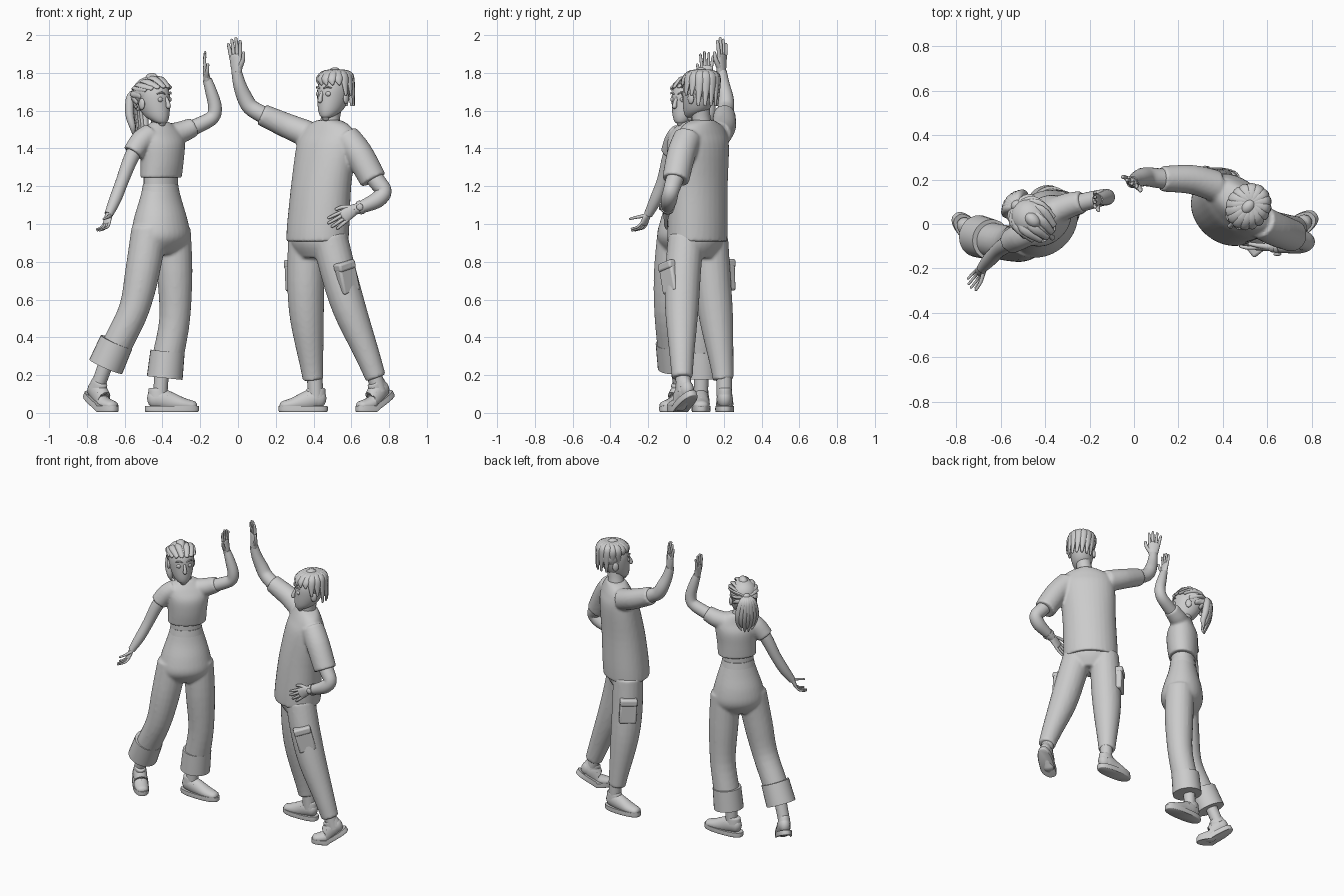
import bpy, bmesh, math
from mathutils import Vector, Matrix

UP = Vector((0, 0, 1))


def axis(deg):
    return Vector((math.cos(math.radians(deg)), math.sin(math.radians(deg)), 0))


def tube(bm, pts, side=(0, 1, 0), tan=None, n=20, k=4, ends=(0, 0), p=1.0):
    """Smooth loft through (x, y, z, ra[, rb]); ends: 1 = rounded, 0 = flat."""
    P = [list(q) + ([q[3]] if len(q) == 4 else []) for q in pts]
    rows = []
    for i in range(len(P) - 1):
        a, b, c, d = P[max(i - 1, 0)], P[i], P[i + 1], P[min(i + 2, len(P) - 1)]
        for s in range(k):
            t = s / k
            rows.append([.5 * (2*B + (C-A)*t + (2*A-5*B+4*C-D)*t*t + (3*B-A-3*C+D)*t**3)
                         for A, B, C, D in zip(a, b, c, d)])
    rows.append(P[-1])
    rings = []
    for i, r in enumerate(rows):
        t = tan or (Vector(rows[min(i+1, len(rows)-1)][:3]) - Vector(rows[max(i-1, 0)][:3]))
        rings.append((Vector(r[:3]), max(r[3], .001), max(r[4], .001), Vector(t).normalized()))

    def dome(ring, sgn):
        c, ra, rb, t = ring
        return [(c + t*sgn*min(ra, rb)*math.sin(a), ra*math.cos(a), rb*math.cos(a), t)
                for a in (.5, 1.0, 1.4)]
    if ends[0]:
        rings = dome(rings[0], -1)[::-1] + rings
    if ends[1]:
        rings += dome(rings[-1], 1)
    loops = []
    for c, ra, rb, t in rings:
        u = Vector(side)
        u = (u - t*u.dot(t)).normalized()
        v = t.cross(u)
        sp = lambda w: math.copysign(abs(w)**p, w)
        loops.append([bm.verts.new(c + u*ra*sp(math.cos(j*math.tau/n)) + v*rb*sp(math.sin(j*math.tau/n)))
                      for j in range(n)])
    for A, B in zip(loops, loops[1:]):
        for j in range(n):
            bm.faces.new((A[j], A[(j+1) % n], B[(j+1) % n], B[j]))
    bm.faces.new(loops[0][::-1])
    bm.faces.new(loops[-1])


def ball(bm, loc, scale):
    bmesh.ops.create_uvsphere(bm, u_segments=24, v_segments=16, radius=1,
                              matrix=Matrix.Translation(loc) @ Matrix.Diagonal((*scale, 1)))


def make(name, bm, M=None, blend=0):
    if M:
        bm.transform(M)
    bmesh.ops.recalc_face_normals(bm, faces=bm.faces)
    me = bpy.data.meshes.new(name)
    bm.to_mesh(me)
    bm.free()
    ob = bpy.data.objects.new(name, me)
    bpy.context.collection.objects.link(ob)
    if blend:  # fuse overlapping cloth volumes
        r = ob.modifiers.new("fuse", 'REMESH')
        r.mode, r.voxel_size, r.use_smooth_shade = 'VOXEL', blend, True
        s = ob.modifiers.new("soften", 'SMOOTH')
        s.factor, s.iterations = .5, 5
    return ob


def single(name, *args, **kw):
    bm = bmesh.new()
    tube(bm, *args, **kw)
    return make(name, bm)


def hand(name, wrist, d, thumb, size=1, curl=.1):
    """Palm, four fingers and thumb; the palm faces d x thumb, or its opposite for negative curl."""
    bm = bmesh.new()
    w, d = Vector(wrist), Vector(d).normalized()
    s = Vector(thumb)
    s = (s - d*s.dot(d)).normalized()
    nrm = d.cross(s)
    at = lambda a, b, c: w + (d*a + s*b + nrm*c)*size
    row = lambda v, a, b: (*v, a*size, b*size)
    tube(bm, [row(at(-.01, 0, 0), .027, .023), row(at(.03, .003, 0), .036, .021),
              row(at(.085, 0, 0), .04, .015)], side=s, ends=(1, 1))
    for b, L in ((.03, .083), (.011, .1), (-.01, .093), (-.029, .072)):
        tube(bm, [row(at(.08, b, 0), .0105, .0105), row(at(.085+L*.5, b*1.2, L*curl*.4), .01, .01),
                  row(at(.08+L, b*1.35, L*curl*1.5), .008, .008)], side=s, n=10, ends=(1, 1))
    tube(bm, [row(at(.02, .022, 0), .016, .014), row(at(.06, .05, .1*curl), .012, .012),
              row(at(.098, .06, .2*curl), .009, .009)], side=nrm, n=10, ends=(1, 1))
    make(name, bm)


def shoe(name, x, y, deg, L, pitch=0):
    bm = bmesh.new()
    # sole, welt, upper, toe cap line, collar
    tube(bm, [(0, 0, 0, .047, L*.48), (0, 0, .006, .05, L*.5), (0, 0, .032, .05, L*.5)],
         side=(1, 0, 0), tan=UP, n=40, p=.8)
    tube(bm, [(0, L*.33, .068, .037, .05), (0, L*.22, .07, .043, .055), (0, L*.02, .054, .044, .05),
              (0, -L*.2, .04, .046, .036), (0, -L*.38, .034, .038, .026)], side=(1, 0, 0), ends=(1, 1))
    tube(bm, [(0, L*.25, .08, .041, .055), (0, L*.26, .118, .037, .05), (0, L*.26, .126, .032, .045)],
         side=(1, 0, 0), tan=UP)
    for i in range(4):  # laces
        yy, zz = L*(.06 - .085*i), .108 - .011*i
        tube(bm, [(-.034, yy + .008, zz-.022, .005), (0, yy, zz, .005), (.034, yy + .008, zz-.022, .005)],
             n=8, ends=(1, 1))
    yb, a = -.14*L, math.radians(pitch)
    for v in bm.verts:  # bend the heel up from the ball of the foot
        dy = v.co.y - yb
        f = a * min(1, max(0, dy/(.12*L)))
        if f:
            v.co.y, v.co.z = yb + dy*math.cos(f) - v.co.z*math.sin(f), dy*math.sin(f) + v.co.z*math.cos(f)
    make(name, bm, Matrix.Translation((x, y, .005)) @ Matrix.Rotation(math.radians(deg), 4, 'Z'))


def head(who, loc, deg, ponytail):
    M = Matrix.Translation(loc) @ Matrix.Rotation(math.radians(deg), 4, 'Z')
    bm = bmesh.new()
    tube(bm, [(0, -.06, -.122, .02, .018), (0, -.048, -.112, .038, .04), (0, -.022, -.08, .06, .073),
              (0, -.003, -.02, .076, .092), (0, .006, .04, .079, .097), (0, .01, .09, .062, .078),
              (0, .012, .115, .03, .04)], side=(1, 0, 0), tan=UP, n=32, ends=(1, 1))
    tube(bm, [(0, -.09, .012, .008), (0, -.103, -.016, .011), (0, -.106, -.032, .013)],
         side=(1, 0, 0), n=12, ends=(1, 1))
    for s in (-1, 1):
        ball(bm, (s*.08, .012, -.02), (.011, .02, .03))
    make(who + "_head", bm, M)
    bm = bmesh.new()
    for s in (-1, 1):  # eyes and brows
        ball(bm, (s*.033, -.08, .004), (.017, .011, .014))
        tube(bm, [(s*.016, -.094, .034, .004), (s*.034, -.09, .041, .005), (s*.054, -.075, .034, .003)],
             side=UP, n=8, ends=(1, 1))
    tube(bm, [(-.022, -.08, -.066, .003), (0, -.089, -.071, .006), (.022, -.08, -.066, .003)],
         side=UP, n=8, ends=(1, 1))
    make(who + "_face_features", bm, M)
    bm = bmesh.new()
    ball(bm, (0, .026, .042), (.087, .092, .084))
    tie = Vector((0, .112, .045))
    for i in range(16):  # locks around the skull
        f = math.tau * (i + .5) / 16
        c, s = math.cos(f), math.sin(f)  # c = 1 is the front
        if ponytail:
            S = Vector((.083*s, .005 - .096*c, .052 + .02*c if c > 0 else .04 + .09*c))
            m = (S + tie)/2 - Vector((0, .02, .03))
            m = Vector((m.x/.086, m.y/.1, m.z/.092)).normalized()
            m = Vector((m.x*.086, m.y*.1 + .02, m.z*.092 + .033))
            tube(bm, [(*S, .014, .008), (*m, .021, .011), (*tie, .013, .013)],
                 side=(c, s, .3), n=10, ends=(1, 1))
        else:
            z = .055 if c > .3 else (.0 if c > -.4 else -.055)
            tube(bm, [(0, .035, .122, .012, .01), (.055*s, .02 - .06*c, .116, .024, .014),
                      (.085*s, .014 - .096*c, .085, .025, .013),
                      (.085*s + .012, .012 - .1*c, z, .008, .006)], side=(c, s, 0), n=10, ends=(1, 1))
    if ponytail:
        ball(bm, tie, (.026, .022, .026))
        for i in range(7):
            q = (i - 3) / 3
            dz = .02*abs(q) + .025*(i % 2)
            tube(bm, [(*tie, .014), (q*.035, .143 - .012*q*q, .02, .022), (q*.055, .142 - .02*q*q, -.07, .023),
                      (q*.05, .125 - .02*q*q, -.14, .017), (q*.035, .11, -.205 + dz, .004)],
                 side=(1, 0, 0), n=10, ends=(1, 1))
    make(who + "_hair", bm, M)


# ---------- woman ----------
head("woman", (-.447, .01, 1.655), 48, True)
sh = axis(42)
single("woman_neck", [(-.41, .025, 1.48, .045), (-.425, .02, 1.55, .036), (-.437, .015, 1.6, .037)], side=sh)
bm = bmesh.new()
tube(bm, [(-.407, .015, 1.245, .122, .092), (-.402, .013, 1.33, .125, .1), (-.4, .015, 1.42, .133, .1),
          (-.402, .018, 1.48, .13, .075), (-.408, .022, 1.52, .085, .056), (-.412, .023, 1.54, .05, .045)],
     side=sh, tan=UP, n=32)
tube(bm, [(-.34, .065, 1.475, .06), (-.29, .085, 1.49, .057), (-.232, .1, 1.516, .05)])
tube(bm, [(-.46, -.03, 1.475, .06), (-.51, -.055, 1.44, .06), (-.557, -.08, 1.375, .055)])
make("woman_crop_top", bm, blend=.008)
single("woman_waist", [(-.41, .01, 1.16, .1, .08), (-.41, .01, 1.3, .1, .078)], side=sh, tan=UP)
single("woman_waistband", [(-.41, .01, 1.17, .108, .09), (-.41, .01, 1.212, .1, .083)], side=sh, tan=UP, n=32)
single("woman_raised_arm", [(-.3, .08, 1.485, .042), (-.2, .105, 1.527, .04), (-.135, .12, 1.565, .037),
       (-.122, .12, 1.62, .036), (-.142, .115, 1.7, .031), (-.163, .11, 1.765, .024)])
hand("woman_raised_hand", (-.163, .11, 1.76), (-.16, 0, 1), (0, -1, 0), .83, .1)
single("woman_lowered_arm", [(-.52, -.06, 1.44, .042), (-.57, -.09, 1.34, .039), (-.612, -.12, 1.23, .034),
       (-.65, -.16, 1.13, .032), (-.685, -.2, 1.05, .023)], side=(1, 0, 0))
hand("woman_lowered_hand", (-.685, -.2, 1.055), (-.12, -.25, -.6), (.6, -.6, 0), .68, .5)
bm = bmesh.new()
tube(bm, [(-.41, .01, 1.2, .1, .082), (-.41, .01, 1.12, .125, .1), (-.41, .005, 1.02, .155, .128),
          (-.408, 0, .93, .17, .135), (-.408, 0, .86, .14, .09), (-.408, 0, .84, .09, .06)],
     side=sh, tan=UP, n=32)
tube(bm, [(-.345, .055, .97, .095), (-.335, .06, .75, .094), (-.335, .07, .5, .082), (-.37, .078, .3, .083),
          (-.38, .08, .24, .083)])
tube(bm, [(-.47, -.055, .97, .095), (-.505, -.078, .75, .092), (-.55, -.088, .55, .081), (-.63, -.075, .38, .08),
          (-.67, -.065, .3, .08)])
make("woman_trousers", bm, blend=.009)
for nm, a, b in (("front", (-.373, .079, .325), (-.388, .08, .185)), ("rear", (-.643, -.07, .375), (-.7, -.055, .245))):
    single("woman_cuff_" + nm, [(*a, .091), (*b, .095)], n=28)
single("woman_front_ankle", [(-.4, .08, .3, .04), (-.412, .08, .08, .037)])
single("woman_rear_ankle", [(-.685, -.055, .3, .04), (-.75, -.025, .12, .037)])
shoe("woman_front_shoe", -.35, .08, 90, .285)
shoe("woman_rear_shoe", -.735, -.035, 43, .265, 30)

# ---------- man ----------
head("man", (.505, .07, 1.685), -42, False)
sh = axis(-40)
single("man_neck", [(.48, .085, 1.49, .06), (.49, .08, 1.56, .05), (.5, .077, 1.62, .05)], side=sh)
bm = bmesh.new()
tube(bm, [(.42, .06, .908, .178, .145), (.425, .062, 1.0, .178, .145), (.44, .068, 1.2, .175, .135),
          (.465, .08, 1.4, .182, .118), (.473, .085, 1.48, .172, .092), (.478, .086, 1.525, .13, .072),
          (.482, .086, 1.55, .065, .058)], side=sh, tan=UP, n=32)
tube(bm, [(.37, .17, 1.475, .072), (.26, .2, 1.52, .066), (.125, .203, 1.58, .058)])
tube(bm, [(.57, .01, 1.46, .075), (.64, -.025, 1.37, .076), (.717, -.055, 1.232, .072)])
make("man_shirt", bm, blend=.009)
single("man_raised_arm", [(.22, .2, 1.535, .048), (.12, .205, 1.585, .045), (.065, .212, 1.62, .043),
       (.035, .21, 1.67, .041), (.008, .197, 1.74, .034), (-.008, .188, 1.81, .027)])
hand("man_raised_hand", (-.008, .188, 1.805), (-.06, .04, 1), (.82, -.57, 0), .98, -.05)
single("man_hip_arm", [(.68, -.04, 1.3, .048), (.74, -.065, 1.22, .046), (.772, -.08, 1.172, .042),
       (.74, -.09, 1.13, .043), (.68, -.095, 1.1, .036), (.615, -.1, 1.075, .027)])
hand("man_hip_hand", (.625, -.1, 1.08), (-.8, -.08, -.5), (-.5, 0, .8), .9, .1)
single("man_watch_strap", [(.657, -.097, 1.091, .038), (.637, -.098, 1.083, .036)])
bm = bmesh.new()
ball(bm, (.645, -.136, 1.09), (.018, .008, .018))
make("man_watch_dial", bm)
bm = bmesh.new()
tube(bm, [(.425, .06, 1.0, .155, .12), (.425, .06, .9, .16, .122), (.425, .062, .82, .12, .08)],
     side=sh, tan=UP, n=32)
tube(bm, [(.36, .128, .93, .095), (.358, .14, .7, .098), (.365, .16, .5, .09), (.39, .19, .25, .062),
          (.398, .197, .175, .055)])
tube(bm, [(.485, 0, .93, .095), (.53, -.015, .75, .095), (.59, -.022, .55, .089), (.68, -.022, .32, .067),
          (.73, -.02, .185, .055)])
make("man_trousers", bm, blend=.009)


def pocket(name, loc, out, lean):
    bm = bmesh.new()
    for z, h, d in ((-.015, .14, .05), (.06, .045, .062)):  # bag and flap
        bmesh.ops.create_cube(bm, size=1, matrix=Matrix.Translation((0, 0, z)) @ Matrix.Diagonal((.11, d, h, 1)))
    rot = Matrix.Rotation(math.radians(out), 4, 'Z') @ Matrix.Rotation(math.radians(lean), 4, 'Y')
    ob = make(name, bm, Matrix.Translation(loc) @ rot)
    b = ob.modifiers.new("round", 'BEVEL')
    b.width, b.segments = .012, 3


pocket("man_front_pocket", (.577, -.086, .72), 38, -15)
pocket("man_rear_pocket", (.302, .21, .73), 220, 3)
single("man_front_ankle", [(.402, .2, .26, .042), (.412, .203, .08, .04)])
single("man_rear_ankle", [(.7, -.02, .27, .042), (.748, -.01, .11, .04)])
shoe("man_front_shoe", .345, .205, -90, .26)
shoe("man_rear_shoe", .737, -.012, -57, .26, 32)

for ob in bpy.context.collection.objects:
    ob.select_set(True)
    bpy.context.view_layer.objects.active = ob
bpy.ops.object.shade_smooth_by_angle(angle=math.radians(45))
